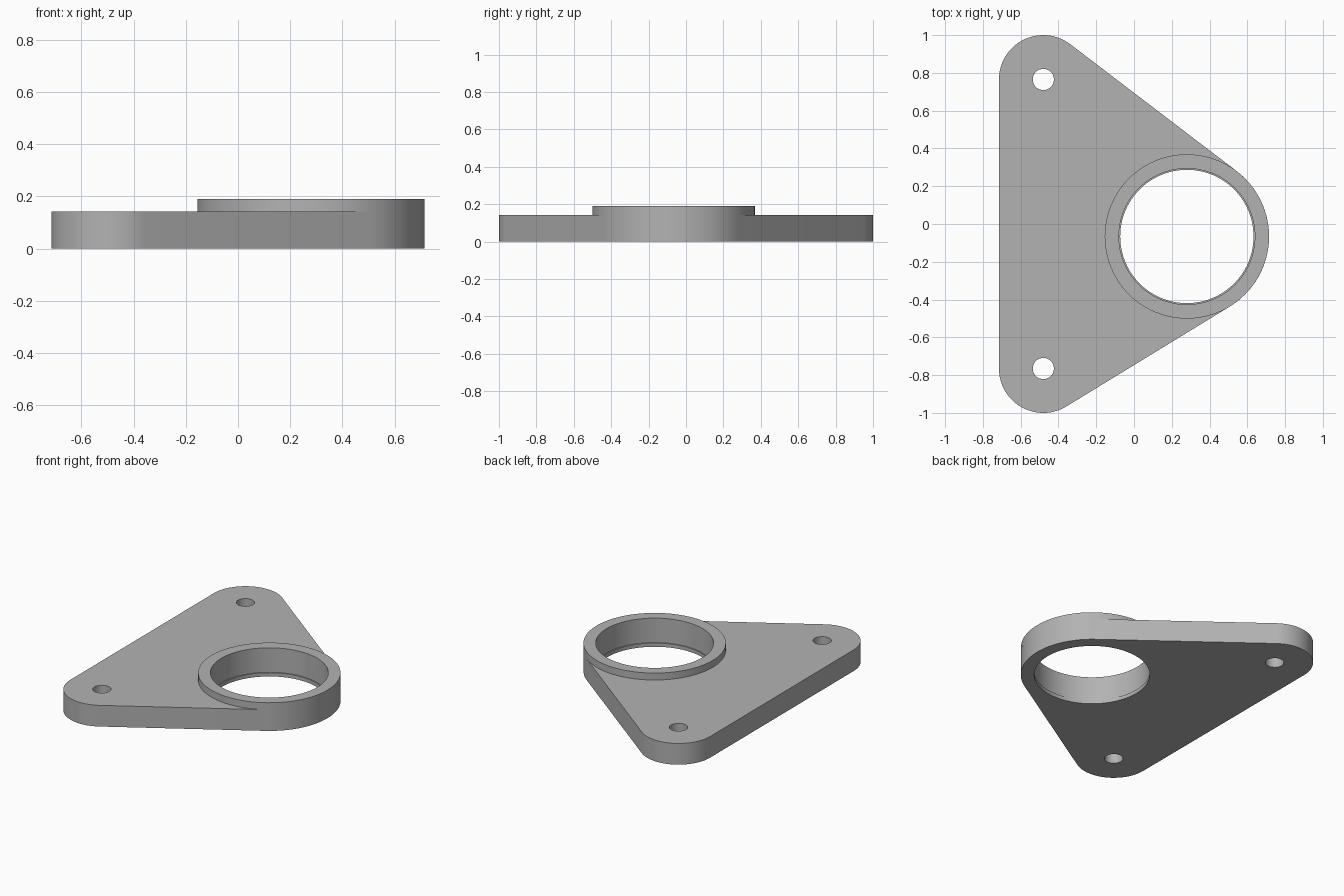
import bpy
import bmesh
from math import cos, sin, atan2, asin, pi, radians, hypot

cube = bpy.data.objects.get("Cube")
if cube:
    bpy.data.objects.remove(cube, do_unlink=True)

# Overall dimensions
BORE = (0.28, -0.066)
COLLAR_R, BORE_R, LIP_R = 0.435, 0.36, 0.353
BOLTS = [(-0.48, 0.765), (-0.48, -0.765)]
CORNER_R, BOLT_R = 0.235, 0.056
PLATE_H, TOTAL_H, LIP_H = 0.143, 0.19, 0.025

grey = bpy.data.materials.new("plain grey")
grey.use_nodes = True
colour = (0.45, 0.45, 0.45, 1)
grey.diffuse_color = colour
grey.node_tree.nodes["Principled BSDF"].inputs["Base Color"].default_value = colour


def arc(centre, radius, start, end, steps):
    """Points along an arc, both ends included."""
    angles = [start + (end - start) * i / steps for i in range(steps + 1)]
    return [(centre[0] + radius * cos(a), centre[1] + radius * sin(a)) for a in angles]


def circle(centre, radius, steps=96):
    return arc(centre, radius, 0, 2 * pi, steps)[:-1]


def belt(discs):
    """Outline wrapped tightly round discs listed counter-clockwise."""
    count = len(discs)
    normals = []
    for i in range(count):
        (a, ra), (b, rb) = discs[i], discs[(i + 1) % count]
        dx, dy = b[0] - a[0], b[1] - a[1]
        normals.append(atan2(dy, dx) - pi / 2 + asin((ra - rb) / hypot(dx, dy)) * 1.0)
    points = []
    for i, (centre, radius) in enumerate(discs):
        start, end = normals[i - 1], normals[i]
        while end < start:
            end += 2 * pi
        points += arc(centre, radius, start, end, 40)
    return points


def extrude_profile(name, loops, bottom, top):
    """Solid from an outer loop and its hole loops."""
    bm = bmesh.new()
    edges = []
    for loop in loops:
        verts = [bm.verts.new((x, y, bottom)) for x, y in loop]
        edges += [bm.edges.new((v, verts[i - 1])) for i, v in enumerate(verts)]
    bmesh.ops.triangle_fill(bm, edges=edges, use_beauty=True)
    result = bmesh.ops.extrude_face_region(bm, geom=bm.faces[:], use_keep_orig=True)
    raised = [g for g in result["geom"] if isinstance(g, bmesh.types.BMVert)]
    bmesh.ops.translate(bm, verts=raised, vec=(0, 0, top - bottom))
    bmesh.ops.recalc_face_normals(bm, faces=bm.faces[:])
    bmesh.ops.dissolve_limit(bm, angle_limit=radians(0.1),
                             verts=bm.verts[:], edges=bm.edges[:])
    mesh = bpy.data.meshes.new(name)
    bm.to_mesh(mesh)
    bm.free()
    mesh.materials.append(grey)
    obj = bpy.data.objects.new(name, mesh)
    bpy.context.collection.objects.link(obj)
    bpy.ops.object.select_all(action="DESELECT")
    obj.select_set(True)
    bpy.context.view_layer.objects.active = obj
    bpy.ops.object.shade_smooth_by_angle(angle=radians(30))
    return obj


# Flat three-cornered plate with a bore and two bolt holes
outline = belt([(BORE, COLLAR_R), (BOLTS[0], CORNER_R), (BOLTS[1], CORNER_R)])
bolt_holes = [circle(c, BOLT_R, 48) for c in BOLTS]
extrude_profile("mounting_plate", [outline, circle(BORE, BORE_R)] + bolt_holes, 0, PLATE_H)

# Raised collar round the bore
extrude_profile("bore_collar", [circle(BORE, COLLAR_R), circle(BORE, BORE_R)], PLATE_H, TOTAL_H)

# Narrow retaining lip at the foot of the bore
extrude_profile("bore_lip", [circle(BORE, BORE_R), circle(BORE, LIP_R)], 0, LIP_H)
